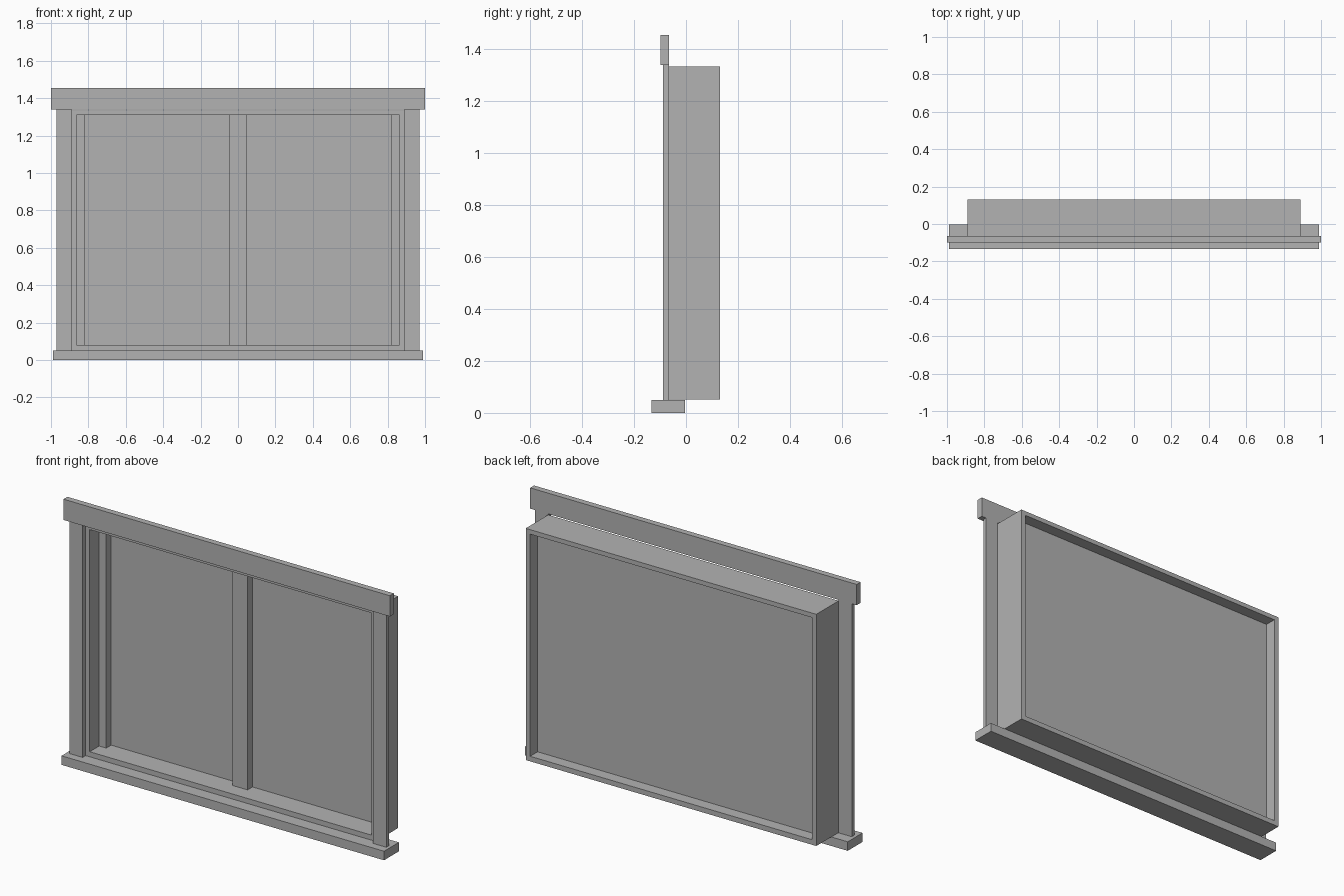
import bpy, bmesh

if "Cube" in bpy.data.objects:
    bpy.data.objects.remove(bpy.data.objects["Cube"])

grey = bpy.data.materials.new("plain grey")
grey.diffuse_color = (0.45, 0.45, 0.45, 1)
grey.use_nodes = True
grey.node_tree.nodes["Principled BSDF"].inputs["Base Color"].default_value = grey.diffuse_color


def finish(name, bm):
    bmesh.ops.recalc_face_normals(bm, faces=bm.faces)
    mesh = bpy.data.meshes.new(name)
    bm.to_mesh(mesh)
    bm.free()
    mesh.materials.append(grey)
    obj = bpy.data.objects.new(name, mesh)
    bpy.context.collection.objects.link(obj)
    return obj


def box(name, x, y, z):
    """Box from (min, max) ranges on each axis."""
    bm = bmesh.new()
    bmesh.ops.create_cube(bm, size=1)
    for v in bm.verts:
        for i, (lo, hi) in enumerate((x, y, z)):
            v.co[i] = lo if v.co[i] < 0 else hi
    return finish(name, bm)


def ring(name, outer, inner, y):
    """Rectangular tube; outer and inner are (half width, bottom, top)."""
    bm = bmesh.new()
    loops = []
    for (w, lo, hi), depth in ((outer, y[0]), (outer, y[1]), (inner, y[1]), (inner, y[0])):
        loops.append([bm.verts.new((cx, depth, cz))
                      for cx, cz in ((-w, lo), (w, lo), (w, hi), (-w, hi))])
    for a, b in zip(loops, loops[1:] + loops[:1]):
        for i in range(4):
            j = (i + 1) % 4
            bm.faces.new((a[i], a[j], b[j], b[i]))
    return finish(name, bm)


# Deep casing that lines the wall opening
ring("window_casing", (0.89, 0.052, 1.335), (0.863, 0.08, 1.31), (-0.065, 0.131))

# Exterior trim: sill, header board and side boards
box("sill", (-0.988, 0.988), (-0.133, -0.004), (0, 0.05))
box("header_board", (-1, 1), (-0.099, -0.065), (1.34, 1.455))
for side, s in (("left", -1), ("right", 1)):
    box(side + "_trim_board", sorted((s * 0.89, s * 0.97)), (-0.088, -0.065), (0.05, 1.34))
    # Narrow sash stile against the casing
    box(side + "_stile", sorted((s * 0.82, s * 0.863)), (0.018, 0.061), (0.08, 1.31))

# Centre mullion and the pane behind it
box("centre_mullion", (-0.046, 0.046), (0.018, 0.061), (0.08, 1.31))
box("pane", (-0.863, 0.863), (0.061, 0.066), (0.08, 1.31))
